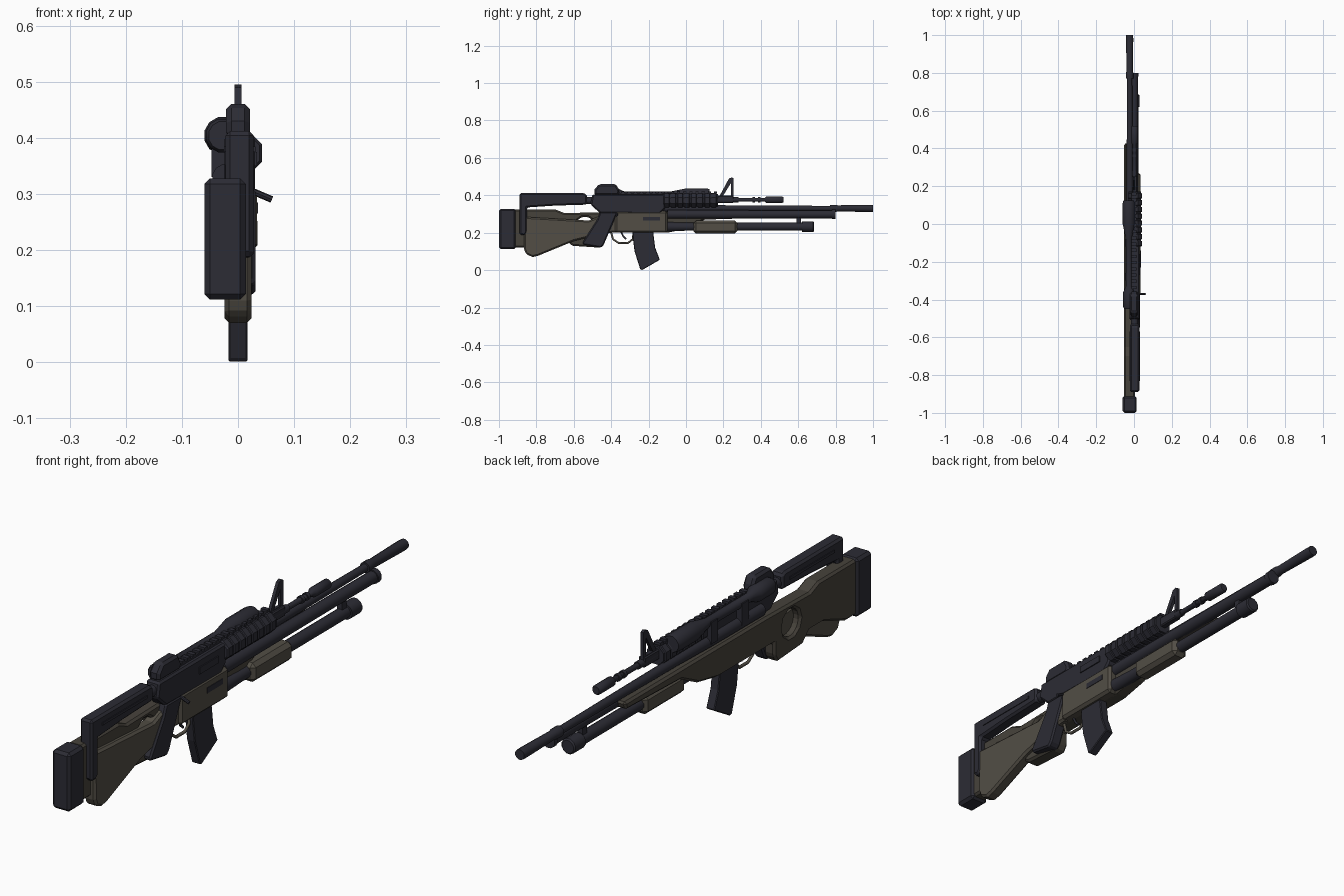
import bpy, bmesh, math
from mathutils import Matrix

old = bpy.data.objects.get("Cube")
if old:
    bpy.data.objects.remove(old)


def material(name, rgb):
    m = bpy.data.materials.new(name)
    m.use_nodes = True
    m.diffuse_color = (*rgb, 1)
    m.node_tree.nodes["Principled BSDF"].inputs["Base Color"].default_value = (*rgb, 1)
    return m


STEEL = material("blued steel", (0.025, 0.025, 0.035))
WOOD = material("grey brown", (0.085, 0.076, 0.06))
STOCK = material("dark olive brown", (0.062, 0.055, 0.044))


def finish(name, bm, mat, bevel=0, smooth=False):
    bmesh.ops.recalc_face_normals(bm, faces=bm.faces)
    me = bpy.data.meshes.new(name)
    bm.to_mesh(me)
    bm.free()
    me.materials.append(mat)
    ob = bpy.data.objects.new(name, me)
    bpy.context.collection.objects.link(ob)
    if bevel:
        mod = ob.modifiers.new("chamfer", "BEVEL")
        mod.width = bevel
        mod.segments = 1
        mod.angle_limit = math.radians(40)
    if smooth:
        bpy.ops.object.select_all(action="DESELECT")
        ob.select_set(True)
        bpy.context.view_layer.objects.active = ob
        bpy.ops.object.shade_smooth_by_angle(angle=math.radians(40))
    return ob


def plate(name, pts, x, half, mat, bevel=0):
    """Side outline in (y, z), extruded across x."""
    bm = bmesh.new()
    face = bm.faces.new([bm.verts.new((x - half, y, z)) for y, z in pts])
    out = bmesh.ops.extrude_face_region(bm, geom=[face])["geom"]
    verts = [v for v in out if isinstance(v, bmesh.types.BMVert)]
    bmesh.ops.translate(bm, verts=verts, vec=(2 * half, 0, 0))
    return finish(name, bm, mat, bevel)


def box(name, y0, y1, z0, z1, x, half, mat, bevel=0):
    return plate(name, [(y0, z0), (y1, z0), (y1, z1), (y0, z1)], x, half, mat, bevel)


def turned(name, profile, x, z, mat, sides=12):
    """Rings of (y, radius) joined along y, capped at both ends."""
    bm = bmesh.new()
    rings = []
    for y, r in profile:
        angles = [2 * math.pi * (i + 0.5) / sides for i in range(sides)]
        rings.append([bm.verts.new((x + r * math.cos(a), y, z + r * math.sin(a))) for a in angles])
    for a, b in zip(rings, rings[1:]):
        for i in range(sides):
            j = (i + 1) % sides
            bm.faces.new((a[i], a[j], b[j], b[i]))
    bm.faces.new(rings[0])
    bm.faces.new(rings[-1])
    return finish(name, bm, mat, smooth=sides > 8)


def cut(target, cutter):
    mod = target.modifiers.new("opening", "BOOLEAN")
    mod.operation = "DIFFERENCE"
    mod.object = cutter
    mod.solver = "EXACT"
    cutter.hide_render = True
    cutter.hide_viewport = True


def loop(name, pts, x, r, mat):
    """Thin round bar following (y, z) points."""
    cu = bpy.data.curves.new(name, "CURVE")
    cu.dimensions = "3D"
    cu.bevel_depth = r
    cu.bevel_resolution = 1
    cu.use_fill_caps = True
    sp = cu.splines.new("POLY")
    sp.points.add(len(pts) - 1)
    for p, (y, z) in zip(sp.points, pts):
        p.co = (x, y, z, 1)
    cu.materials.append(mat)
    ob = bpy.data.objects.new(name, cu)
    bpy.context.collection.objects.link(ob)
    return ob


# Long rifle: thumbhole stock, barrel, scope and bolt
LX = -0.023
stock = plate("long_rifle_stock", [
    (-0.92, 0.12), (-0.86, 0.12), (-0.72, 0.17), (-0.65, 0.17), (-0.61, 0.13), (-0.46, 0.12),
    (-0.44, 0.15), (-0.44, 0.2), (-0.1, 0.2), (0.0, 0.22), (0.1, 0.27), (0.42, 0.28),
    (0.43, 0.31), (-0.4, 0.31), (-0.65, 0.305), (-0.7, 0.325), (-0.92, 0.325)],
    LX, 0.029, STOCK)
bm = bmesh.new()
turn = Matrix.Translation((LX, -0.54, 0.235)) @ Matrix.Rotation(math.pi / 2, 4, "Y")
bmesh.ops.create_cone(bm, cap_ends=True, segments=10, radius1=0.052, radius2=0.052, depth=0.2, matrix=turn)
cut(stock, finish("thumbhole_cutter", bm, STOCK))
edge = stock.modifiers.new("chamfer", "BEVEL")
edge.width = 0.008
edge.segments = 1
box("butt_pad", -1, -0.91, 0.112, 0.328, LX, 0.037, STEEL, 0.01)
turned("long_barrel", [(-0.4, 0.023), (-0.1, 0.022), (0.1, 0.018), (0.77, 0.014), (0.77, 0.02),
                       (0.8, 0.02), (0.81, 0.017), (0.98, 0.02), (1, 0.019)], LX, 0.33, STEEL)
turned("scope", [(-0.45, 0.026), (-0.44, 0.031), (-0.36, 0.031), (-0.33, 0.017), (-0.08, 0.017),
                 (0.0, 0.034), (0.11, 0.034), (0.125, 0.03)], -0.027, 0.404, STEEL)
for i, y in enumerate((-0.28, -0.1)):
    box(f"scope_mount_{i + 1}", y - 0.02, y + 0.02, 0.33, 0.41, -0.027, 0.02, STEEL)
bm = bmesh.new()
lean = Matrix.Translation((0.03, -0.37, 0.303)) @ Matrix.Rotation(math.radians(113), 4, "Y")
bmesh.ops.create_cone(bm, cap_ends=True, segments=8, radius1=0.006, radius2=0.006, depth=0.066, matrix=lean)
finish("bolt_handle", bm, STEEL)

# Pump gun: shoulder stock, receiver, barrel, tube and sliding grip
plate("pump_stock", [
    (-0.865, 0.11), (-0.855, 0.085), (-0.82, 0.07), (-0.79, 0.077), (-0.6, 0.155), (-0.5, 0.18),
    (-0.4, 0.2), (-0.37, 0.2), (-0.37, 0.3), (-0.46, 0.29), (-0.52, 0.265), (-0.87, 0.285)],
    0, 0.024, WOOD, 0.008)
box("pump_receiver", -0.38, -0.1, 0.2, 0.315, 0.004, 0.03, WOOD, 0.01)
box("ejection_port", -0.23, -0.14, 0.265, 0.285, 0.034, 0.002, STEEL)
turned("pump_barrel", [(-0.1, 0.024), (0.62, 0.022), (0.78, 0.022), (0.78, 0.026), (0.8, 0.026)],
       0, 0.298, STEEL)
turned("magazine_tube", [(-0.1, 0.026), (0.0, 0.022), (0.62, 0.022), (0.62, 0.029),
                         (0.68, 0.029), (0.685, 0.024)], 0.002, 0.232, STEEL)
box("tube_clamp", 0.59, 0.615, 0.23, 0.3, 0.001, 0.01, STEEL)
box("pump_grip", 0.04, 0.275, 0.195, 0.265, 0.003, 0.032, WOOD, 0.014)

# Trigger guard and trigger
loop("trigger_guard", [(-0.4, 0.2), (-0.39, 0.165), (-0.36, 0.145), (-0.31, 0.145),
                       (-0.285, 0.165), (-0.28, 0.2)], 0, 0.006, WOOD)
loop("trigger", [(-0.35, 0.21), (-0.335, 0.18), (-0.32, 0.165)], 0, 0.005, STEEL)

# Carbine: shoulder stock, receiver, grip and curved magazine
CX = 0.003
plate("carbine_stock", [
    (-0.89, 0.19), (-0.865, 0.185), (-0.85, 0.2), (-0.85, 0.335), (-0.7, 0.345), (-0.53, 0.35),
    (-0.53, 0.405), (-0.55, 0.412), (-0.89, 0.412)], CX, 0.025, STEEL, 0.008)
box("stock_groove_rail", -0.83, -0.57, 0.375, 0.385, CX, 0.028, STEEL)
turned("buffer_tube", [(-0.6, 0.02), (-0.45, 0.02)], CX, 0.372, STEEL)
plate("carbine_receiver", [(-0.51, 0.35), (-0.46, 0.305), (-0.14, 0.3), (-0.11, 0.33),
                           (-0.11, 0.405), (-0.5, 0.405)], CX, 0.027, STEEL, 0.007)
box("carbine_port", -0.27, -0.16, 0.35, 0.375, CX + 0.028, 0.003, STEEL)
plate("pistol_grip", [(-0.555, 0.145), (-0.545, 0.135), (-0.455, 0.12), (-0.44, 0.135),
                      (-0.365, 0.31), (-0.46, 0.31), (-0.475, 0.27)], 0.008, 0.023, STEEL, 0.006)
plate("curved_magazine", [(-0.285, 0.3), (-0.285, 0.18), (-0.275, 0.1), (-0.245, 0.005), (-0.235, 0),
                          (-0.14, 0.055), (-0.165, 0.12), (-0.175, 0.2), (-0.175, 0.3)],
      0, 0.017, STEEL, 0.003)

# Rear sight block and top rail
plate("rear_sight", [(-0.49, 0.4), (-0.36, 0.4), (-0.355, 0.425), (-0.375, 0.46), (-0.465, 0.46),
                     (-0.49, 0.43)], 0, 0.021, STEEL, 0.009)
box("top_rail", -0.36, 0.16, 0.398, 0.412, 0, 0.013, STEEL)
for i in range(16):
    y = -0.345 + i * 0.033
    box(f"rail_tooth_{i + 1}", y, y + 0.017, 0.41, 0.42, 0, 0.013, STEEL)

# Ribbed six-sided hand guard
ribs = [(-0.12, 0.036)]
for i in range(8):
    y = -0.115 + i * 0.036
    ribs += [(y, 0.041), (y + 0.024, 0.041), (y + 0.026, 0.036), (y + 0.034, 0.036)]
turned("hand_guard", ribs, 0.005, 0.373, STEEL, 8)

# Carbine barrel and front sight
turned("carbine_barrel", [(0.15, 0.014), (0.28, 0.014), (0.28, 0.01), (0.42, 0.01), (0.43, 0.018),
                          (0.515, 0.018), (0.52, 0.014)], CX, 0.376, STEEL)
for i, y in enumerate((0.355, 0.385)):
    turned(f"barrel_ring_{i + 1}", [(y, 0.014), (y + 0.014, 0.014)], CX, 0.376, STEEL)
front = plate("front_sight", [(0.165, 0.37), (0.255, 0.37), (0.255, 0.49), (0.245, 0.495),
                              (0.23, 0.49)], 0, 0.006, STEEL)
cut(front, plate("front_sight_cutter", [(0.2, 0.4), (0.24, 0.4), (0.24, 0.465)], 0, 0.02, STEEL))
box("front_sight_base", 0.165, 0.255, 0.36, 0.398, CX, 0.013, STEEL, 0.004)
